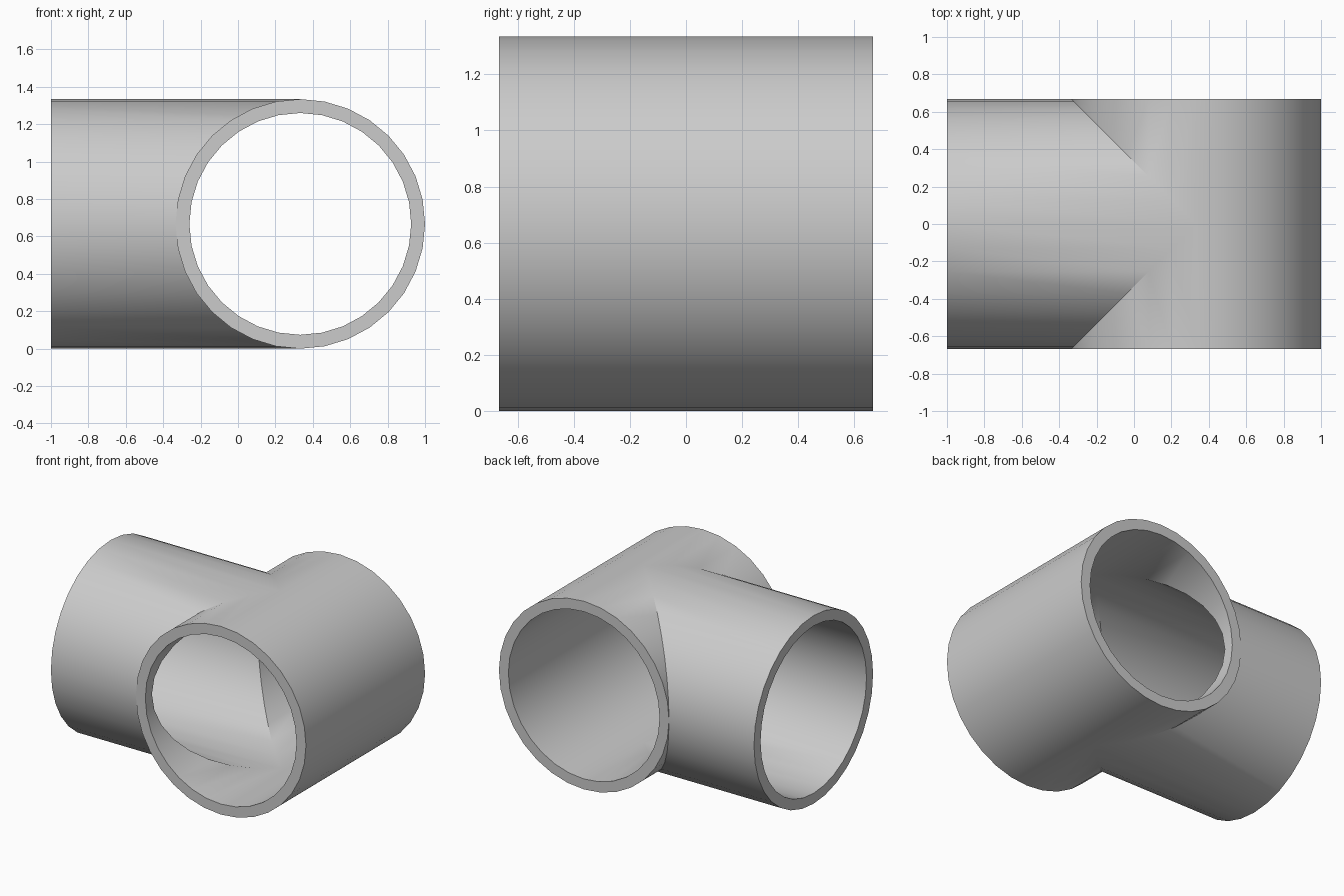
import bpy, bmesh, math

if "Cube" in bpy.data.objects:
    bpy.data.objects.remove(bpy.data.objects["Cube"])

R_OUT, R_IN = 0.667, 0.593   # pipe radii
CX, CZ = 0.333, 0.667        # axis of the cross pipe
HALF = 0.667                 # half length of the cross pipe
BRANCH_END = -1.0
N = 32

bm = bmesh.new()


def cross_pt(r, k, side, inner_end):
    """Point on the pipe along y, at its open end or at the mitre seam."""
    a = 2 * math.pi * k / N
    y = max(0.0, -r * math.cos(a)) if inner_end else HALF
    return (CX + r * math.cos(a), side * y, CZ + r * math.sin(a))


def branch_pt(r, k, inner_end):
    """Point on the branch along x, at its open end or at the mitre seam."""
    a = 2 * math.pi * k / N
    y = r * math.cos(a)
    return (CX - abs(y) if inner_end else BRANCH_END, y, CZ + r * math.sin(a))


def strip(f, g):
    """Ring of quads between two point functions."""
    for k in range(N):
        pts = (f(k), f(k + 1), g(k + 1), g(k))
        bm.faces.new([bm.verts.new(p) for p in pts])


# Outer skin and bore share the same mitred layout
for r in (R_OUT, R_IN):
    for s in (-1, 1):
        strip(lambda k: cross_pt(r, k, s, False), lambda k: cross_pt(r, k, s, True))
    strip(lambda k: branch_pt(r, k, False), lambda k: branch_pt(r, k, True))

# Flat rims of the three openings
for s in (-1, 1):
    strip(lambda k: cross_pt(R_OUT, k, s, False), lambda k: cross_pt(R_IN, k, s, False))
strip(lambda k: branch_pt(R_OUT, k, False), lambda k: branch_pt(R_IN, k, False))

bmesh.ops.remove_doubles(bm, verts=bm.verts, dist=1e-4)
bmesh.ops.recalc_face_normals(bm, faces=bm.faces)

mesh = bpy.data.meshes.new("tee_pipe")
bm.to_mesh(mesh)
bm.free()
tee = bpy.data.objects.new("tee_pipe", mesh)
bpy.context.collection.objects.link(tee)
bpy.context.view_layer.objects.active = tee
tee.select_set(True)
bpy.ops.object.shade_smooth_by_angle(angle=math.radians(30))
